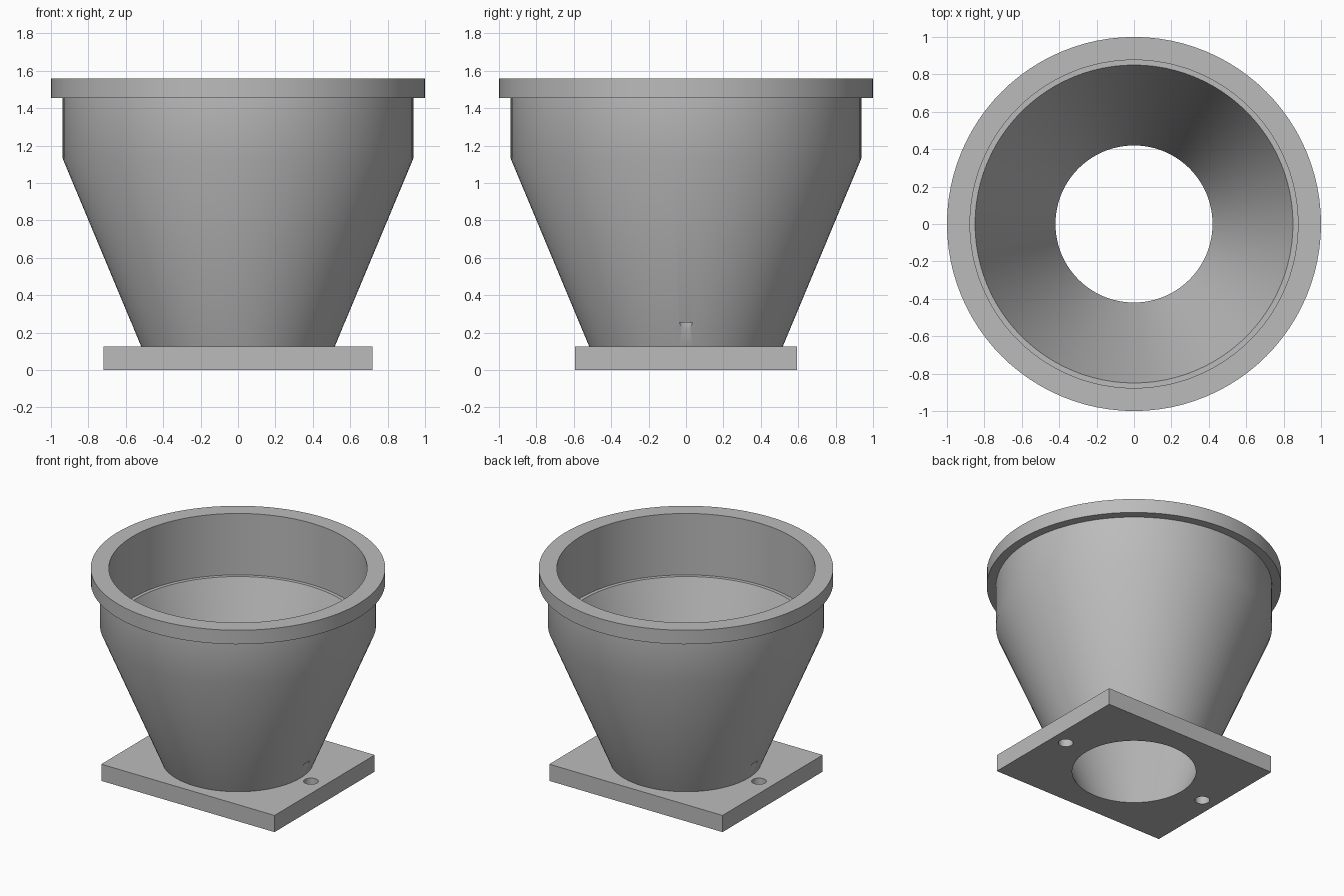
import bpy, bmesh, math

cube = bpy.data.objects.get("Cube")
if cube:
    bpy.data.objects.remove(cube, do_unlink=True)

SEGMENTS = 96
PLATE_TOP = 0.125

grey = bpy.data.materials.new("plain grey")
grey.use_nodes = True
colour = (0.5, 0.5, 0.5, 1)
grey.diffuse_color = colour
grey.node_tree.nodes["Principled BSDF"].inputs["Base Color"].default_value = colour


def add_object(name, bm):
    bmesh.ops.recalc_face_normals(bm, faces=bm.faces)
    mesh = bpy.data.meshes.new(name)
    bm.to_mesh(mesh)
    bm.free()
    mesh.materials.append(grey)
    obj = bpy.data.objects.new(name, mesh)
    bpy.context.collection.objects.link(obj)
    return obj


def revolve(name, profile):
    """Spin a closed (radius, z) outline around the z axis."""
    bm = bmesh.new()
    verts = [bm.verts.new((r, 0, z)) for r, z in profile]
    edges = [bm.edges.new((v, verts[i - 1])) for i, v in enumerate(verts)]
    bmesh.ops.spin(bm, geom=verts + edges, cent=(0, 0, 0), axis=(0, 0, 1),
                   angle=math.tau, steps=SEGMENTS, use_merge=True)
    bmesh.ops.remove_doubles(bm, verts=bm.verts, dist=0.0001)
    return add_object(name, bm)


def cone(name, x, r_low, r_high, low, high, segments):
    bm = bmesh.new()
    bmesh.ops.create_cone(bm, cap_ends=True, segments=segments, radius1=r_low,
                          radius2=r_high, depth=high - low)
    bmesh.ops.translate(bm, verts=bm.verts, vec=(x, 0, (low + high) / 2))
    obj = add_object(name, bm)
    obj.hide_render = True
    return obj


def cut(obj, cutter):
    mod = obj.modifiers.new("cut", 'BOOLEAN')
    mod.operation = 'DIFFERENCE'
    mod.solver = 'EXACT'
    mod.object = cutter
    bpy.context.view_layer.objects.active = obj
    bpy.ops.object.modifier_apply(modifier=mod.name)


# Funnel wall: tapered shell, straight collar, rim flange and inner ledge
SLOPE = (0.85 - 0.42) / 1.10
funnel = revolve("funnel", [
    (0.42 + SLOPE * PLATE_TOP, PLATE_TOP), (0.517, PLATE_TOP), (0.937, 1.13),
    (0.937, 1.455), (1, 1.455), (1, 1.56), (0.877, 1.56), (0.877, 1.10), (0.85, 1.10)])

# Rectangular mounting plate
bm = bmesh.new()
bmesh.ops.create_cube(bm, size=1)
bmesh.ops.scale(bm, verts=bm.verts, vec=(1.436, 1.186, PLATE_TOP))
bmesh.ops.translate(bm, verts=bm.verts, vec=(0, 0, PLATE_TOP / 2))
plate = add_object("mounting_plate", bm)

# Tapered outlet through the plate
cutters = [cone("outlet_cutter", 0, 0.42 - SLOPE * 0.1, 0.42 + SLOPE * 0.3,
                -0.1, 0.3, SEGMENTS)]
cut(plate, cutters[0])

# Screw holes, which also notch the foot of the funnel
for side in (-1, 1):
    screw = cone("screw_cutter", side * 0.605, 0.05, 0.05, -0.1, 0.255, 32)
    cut(plate, screw)
    cut(funnel, screw)
    cutters.append(screw)

for cutter in cutters:
    bpy.data.objects.remove(cutter, do_unlink=True)

# Smooth round walls with crisp edges
for obj in (funnel, plate):
    bpy.ops.object.select_all(action='DESELECT')
    obj.select_set(True)
    bpy.context.view_layer.objects.active = obj
    bpy.ops.object.shade_smooth_by_angle(angle=math.radians(30))
